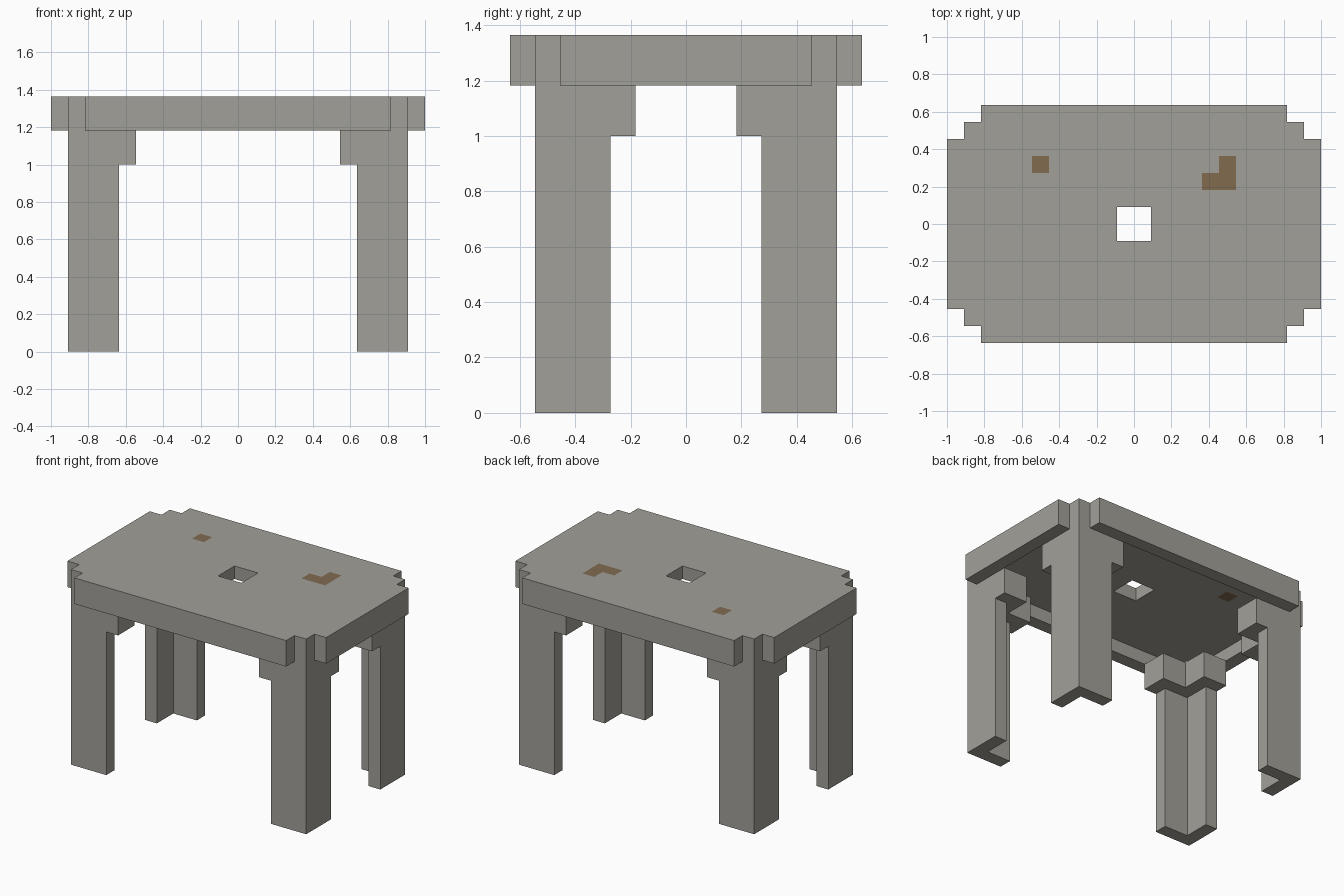
import bpy, bmesh, math
from mathutils import Vector

if "Cube" in bpy.data.objects:
    bpy.data.objects.remove(bpy.data.objects["Cube"], do_unlink=True)

U = 1 / 11  # edge length of one block


def material(name, rgb):
    m = bpy.data.materials.new(name)
    m.use_nodes = True
    m.diffuse_color = (*rgb, 1)
    m.node_tree.nodes["Principled BSDF"].inputs["Base Color"].default_value = (*rgb, 1)
    return m


MATERIALS = [material("grey_stone", (0.36, 0.35, 0.315)),
             material("brown_patch", (0.22, 0.145, 0.078))]


def box(x0, x1, y0, y1, z0, z1):
    """Set of block cells filling a box."""
    return {(x, y, z) for x in range(x0, x1) for y in range(y0, y1) for z in range(z0, z1)}


def mirror(cells, sx, sy):
    return {(x if sx > 0 else -1 - x, y if sy > 0 else -1 - y, z) for x, y, z in cells}


def skin(name, cells, solid, patches=()):
    """Mesh the exposed sides of the cells and merge the flat areas."""
    bm = bmesh.new()
    for c in sorted(cells):
        for axis in range(3):
            for s in (-1, 1):
                n = [0, 0, 0]
                n[axis] = s
                if tuple(a + b for a, b in zip(c, n)) in solid:
                    continue
                n = Vector(n)
                u = Vector([abs(n[(i + 1) % 3]) for i in range(3)])
                v = n.cross(u)
                mid = Vector(c) + Vector((0.5, 0.5, 0.5)) + n / 2
                ring = [mid + (u * a + v * b) / 2
                        for a, b in ((-1, -1), (1, -1), (1, 1), (-1, 1))]
                f = bm.faces.new([bm.verts.new(p * U) for p in ring])
                f.material_index = int(c[:2] in patches and axis == 2)
    bmesh.ops.remove_doubles(bm, verts=bm.verts[:], dist=U / 100)
    bmesh.ops.dissolve_limit(bm, angle_limit=math.radians(1), verts=bm.verts[:],
                             edges=bm.edges[:], delimit={'MATERIAL'})
    mesh = bpy.data.meshes.new(name)
    bm.to_mesh(mesh)
    bm.free()
    for m in MATERIALS:
        mesh.materials.append(m)
    obj = bpy.data.objects.new(name, mesh)
    bpy.context.collection.objects.link(obj)


# Tabletop: stepped slab with a square hole, above a one-block rim
outline = box(-9, 9, -7, 7, 14, 15) | box(-10, 10, -6, 6, 14, 15) | box(-11, 11, -5, 5, 14, 15)
tabletop = outline - box(-1, 1, -1, 1, 14, 15)
rim = box(0, 9, 6, 7, 13, 14) | box(10, 11, 0, 5, 13, 14) | box(9, 10, 5, 6, 13, 14)
for sx in (-1, 1):
    for sy in (-1, 1):
        tabletop |= mirror(rim, sx, sy)

# Leg: L-shaped post with a thicker, wider bracket under the rim
leg = box(7, 10, 5, 6, 0, 13) | box(9, 10, 3, 6, 0, 13)
leg |= box(6, 10, 4, 6, 11, 13) | box(8, 10, 2, 6, 11, 13)
legs = {f"{yn}_{xn}_leg": mirror(leg, sx, sy)
        for yn, sy in (("front", -1), ("back", 1))
        for xn, sx in (("right", -1), ("left", 1))}

solid = tabletop.union(*legs.values())
skin("tabletop", tabletop, solid, {(-6, 3), (4, 2), (5, 2), (5, 3)})
for name, cells in legs.items():
    skin(name, cells, solid)
